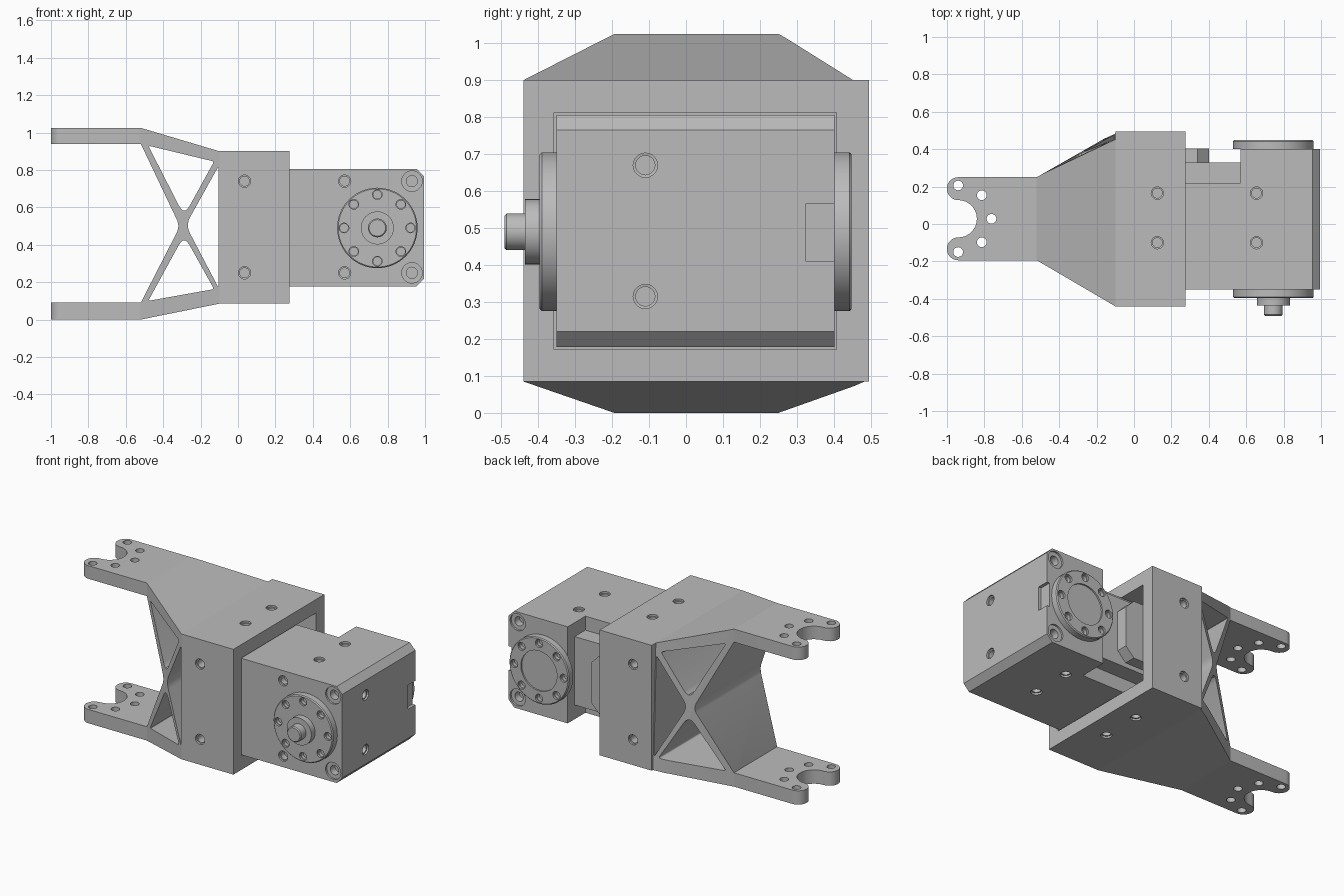
import bpy, bmesh
from math import sin, cos, pi, radians
from mathutils import Vector

cube = bpy.data.objects.get("Cube")
if cube:
    bpy.data.objects.remove(cube, do_unlink=True)

GREY = (0.5, 0.5, 0.5, 1)
metal = bpy.data.materials.new("grey metal")
metal.use_nodes = True
metal.diffuse_color = GREY
metal.node_tree.nodes["Principled BSDF"].inputs["Base Color"].default_value = GREY

FRONT, BACK = Vector((0, -1, 0)), Vector((0, 1, 0))
UP, DOWN, RIGHT = Vector((0, 0, 1)), Vector((0, 0, -1)), Vector((1, 0, 0))


def add_loft(bm, rings):
    """Skin a list of equal-length point rings and cap both ends."""
    loops = [[bm.verts.new(p) for p in ring] for ring in rings]
    n = len(loops[0])
    for a, b in zip(loops, loops[1:]):
        for i in range(n):
            j = (i + 1) % n
            bm.faces.new((a[i], a[j], b[j], b[i]))
    bm.faces.new(loops[0][::-1])
    bm.faces.new(loops[-1])


def add_prism(bm, pts, axis, lo, hi):
    place = (lambda p, h: (p[0], h, p[1])) if axis == "y" else (lambda p, h: (p[0], p[1], h))
    add_loft(bm, [[place(p, h) for p in pts] for h in (lo, hi)])


def add_box(bm, x, y, z):
    add_prism(bm, [(x[0], y[0]), (x[1], y[0]), (x[1], y[1]), (x[0], y[1])], "z", *z)


def add_lathe(bm, profile, origin, axis, n=32):
    """Turn (radius, height) points around an axis from an origin."""
    rot = UP.rotation_difference(axis).to_matrix()
    add_loft(bm, [[Vector(origin) + rot @ Vector((r * cos(2 * pi * i / n), r * sin(2 * pi * i / n), h))
                   for i in range(n)] for r, h in profile])


def add_hole(bm, origin, axis, r=0.026, depth=0.05, rim=0.033):
    add_lathe(bm, [(rim, 0.01), (rim, -0.012), (r, -0.013), (r, -depth)], origin, axis, 20)


def finish(name, bm):
    bmesh.ops.recalc_face_normals(bm, faces=bm.faces)
    mesh = bpy.data.meshes.new(name)
    bm.to_mesh(mesh)
    bm.free()
    mesh.materials.append(metal)
    ob = bpy.data.objects.new(name, mesh)
    bpy.context.collection.objects.link(ob)
    return ob


def select(ob):
    bpy.ops.object.select_all(action="DESELECT")
    ob.select_set(True)
    bpy.context.view_layer.objects.active = ob


def boolean(ob, bm, operation="DIFFERENCE"):
    tool = finish("cutter", bm)
    tool.hide_render = True
    mod = ob.modifiers.new("cut", "BOOLEAN")
    mod.operation, mod.solver, mod.object = operation, "EXACT", tool
    select(ob)
    bpy.ops.object.modifier_apply(modifier="cut")
    bpy.data.objects.remove(tool, do_unlink=True)


def arc(cx, cy, r, a, b, n=14):
    return [(cx + r * cos(radians(a + (b - a) * i / n)),
             cy + r * sin(radians(a + (b - a) * i / n))) for i in range(n + 1)]


def rounded(corners, dist):
    """Round each polygon corner, starting the curve dist away from it."""
    out = []
    for i, c in enumerate(corners):
        c = Vector(c)
        a, b = Vector(corners[i - 1]), Vector(corners[(i + 1) % len(corners)])
        p, q = c + (a - c).normalized() * dist[i], c + (b - c).normalized() * dist[i]
        for k in range(6):
            t = k / 5
            out.append((1 - t) ** 2 * p + 2 * t * (1 - t) * c + t * t * q)
    return out


parts = []

# Forked arms with five mounting holes
FX, FY = -0.94, 0.028
fork = [(-0.52, 0.25)] + arc(FX, FY + 0.161, 0.061, 90, 270) + arc(FX, FY, 0.1, 90, -90)[1:] \
    + arc(FX, FY - 0.161, 0.061, 90, 270)[1:] + [(-0.52, FY - 0.222)]
for name, lo, hi in (("lower_arm", 0, 0.09), ("upper_arm", 0.94, 1.025)):
    bm = bmesh.new()
    add_prism(bm, fork, "z", lo, hi)
    arm = finish(name, bm)
    bm = bmesh.new()
    for x, y in arc(FX, FY, 0.178, -90, 90, 4):
        add_lathe(bm, [(0.026, lo - 0.05), (0.026, hi + 0.05)], (x, y, 0), UP, 20)
    boolean(arm, bm)
    parts.append(arm)

# Cross-braced web joining the arms to the housing
bm = bmesh.new()
add_prism(bm, [(-0.52, 1.025), (-0.1, 0.9), (-0.1, 0.085), (-0.52, 0), (-0.52, 0.09),
               (-0.325, 0.47), (-0.318, 0.5), (-0.325, 0.53), (-0.52, 0.94)], "y", -0.6, 0.6)
web = finish("cross_braced_web", bm)
bm = bmesh.new()
for tri, dist in (([(-0.48, 0.93), (-0.128, 0.845), (-0.288, 0.555)], (0.015, 0.015, 0.06)),
                  ([(-0.48, 0.1), (-0.128, 0.163), (-0.288, 0.45)], (0.015, 0.015, 0.06)),
                  ([(-0.104, 0.82), (-0.28, 0.505), (-0.104, 0.17)], (0.015, 0.05, 0.015))):
    add_prism(bm, rounded(tri, dist), "y", -0.7, 0.7)
boolean(web, bm)
# Trim the web to the flaring plan shape
bm = bmesh.new()
for x, y0, y1, y2 in ((-0.52, -0.194, 0.25, 0.25), (-0.1, -0.44, 0.445, 0.49)):
    for p in ((x, y0, -0.1), (x, y0, 1.1), (x, y1, 1.1), (x, y2, -0.1)):
        bm.verts.new(p)
bmesh.ops.convex_hull(bm, input=bm.verts)
boolean(web, bm, "INTERSECT")
parts.append(web)

# Housing with a pocket for the motor
bm = bmesh.new()
add_box(bm, (-0.1, 0.275), (-0.44, 0.495), (0.085, 0.9))
housing = finish("housing", bm)
bm = bmesh.new()
add_box(bm, (-0.01, 0.4), (-0.357, 0.407), (0.172, 0.812))
boolean(housing, bm)
bm = bmesh.new()
for z in (0.25, 0.74):
    add_hole(bm, (0.035, -0.44, z), FRONT, depth=0.12)
    add_hole(bm, (0.035, 0.495, z), BACK, depth=0.12)
for y in (-0.1, 0.165):
    add_hole(bm, (0.125, y, 0.9), UP, depth=0.12)
    add_hole(bm, (0.125, y, 0.085), DOWN, depth=0.12)
boolean(housing, bm)
parts.append(housing)

# Motor case with chamfered outer edges
bm = bmesh.new()
add_prism(bm, [(0, 0.178), (0.955, 0.178), (0.995, 0.22), (0.995, 0.765),
               (0.955, 0.806), (0, 0.806)], "y", -0.35, 0.402)
case = finish("motor_case", bm)
bm = bmesh.new()
add_box(bm, (-0.1, 0.57), (0.22, 0.5), (0, 1))          # rear step
add_box(bm, (0.975, 1.1), (0.325, 0.5), (0.41, 0.567))  # side slot
for z in (0.25, 0.74):
    add_hole(bm, (0.57, -0.35, z), FRONT)
    add_hole(bm, (0.93, -0.35, z), FRONT, 0.03, 0.06, 0.055)
    add_hole(bm, (0.93, 0.402, z), BACK, 0.03, 0.06, 0.055)
for y in (-0.1, 0.165):
    add_hole(bm, (0.655, y, 0.806), UP)
    add_hole(bm, (0.655, y, 0.178), DOWN)
for z in (0.315, 0.67):
    add_hole(bm, (0.995, -0.11, z), RIGHT)
boolean(case, bm)
parts.append(case)

# Stepped block and cable connector behind the motor
bm = bmesh.new()
add_box(bm, (0, 0.575), (0.215, 0.33), (0.27, 0.715))
parts.append(finish("rear_block", bm))
bm = bmesh.new()
add_prism(bm, [(0, 0.3), (0.34, 0.3), (0.4, 0.36), (0.4, 0.62), (0.34, 0.68), (0, 0.68)],
          "y", 0.32, 0.404)
parts.append(finish("cable_connector", bm))

# Round output flanges, the front one carrying a shaft
rim = [(0.215, 0), (0.215, 0.04), (0.209, 0.046)]
shaft = [(0.088, 0.046), (0.088, 0.086), (0.05, 0.086), (0.05, 0.135), (0.044, 0.141)]
dish = [(0.13, 0.046), (0.13, 0.036)]
for name, y, axis, extra in (("front_flange", -0.35, FRONT, shaft), ("rear_flange", 0.402, BACK, dish)):
    bm = bmesh.new()
    add_lathe(bm, rim + extra, (0.745, y, 0.49), axis, 64)
    flange = finish(name, bm)
    bm = bmesh.new()
    for x, z in arc(0.745, 0.49, 0.178, 0, 315, 7):
        add_hole(bm, (x, y + axis.y * 0.046, z), axis, 0.022, 0.035, 0.026)
    boolean(flange, bm)
    parts.append(flange)

for ob in parts:
    select(ob)
    bpy.ops.object.shade_smooth_by_angle(angle=radians(30))
